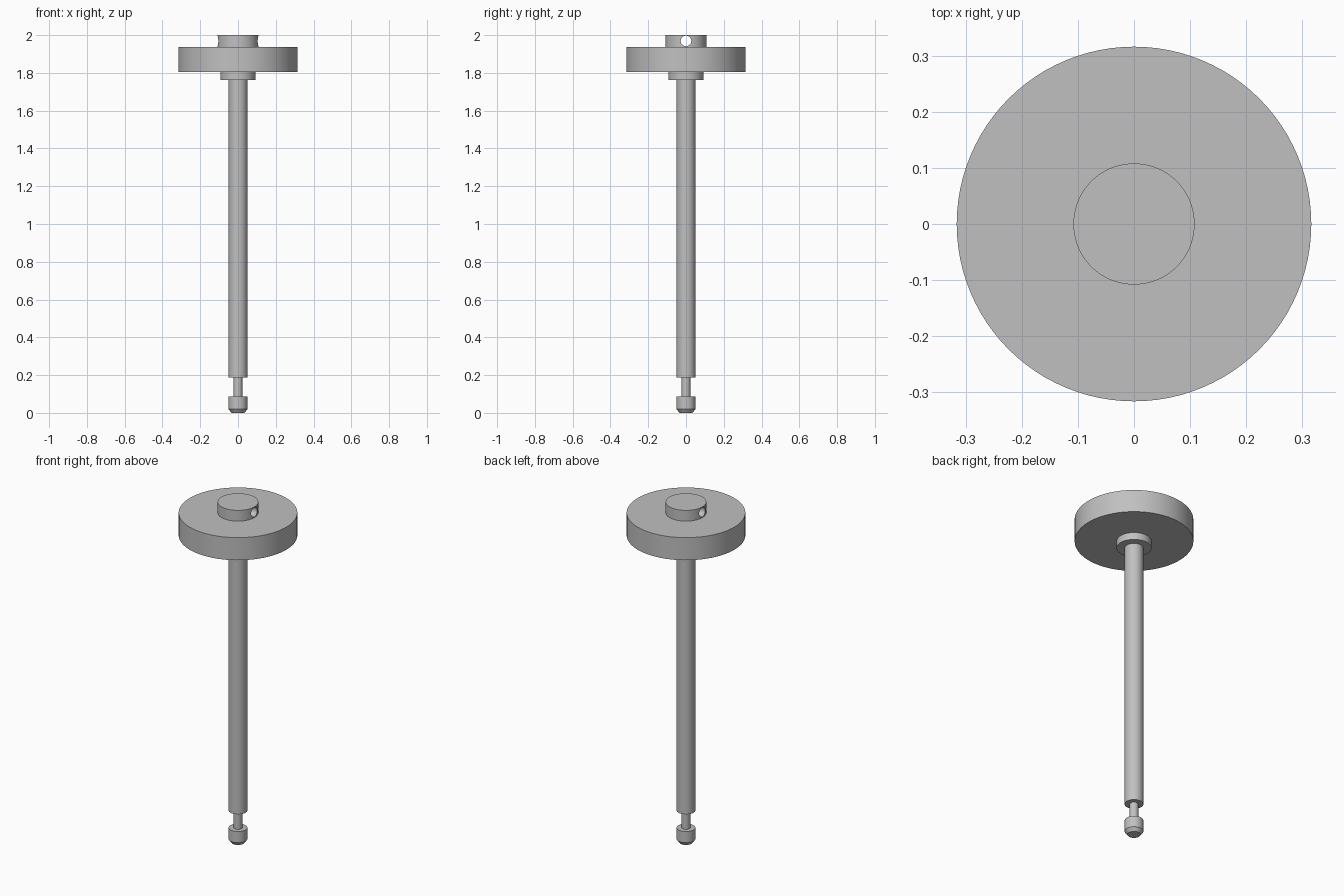
import bpy, bmesh, math

default = bpy.data.objects.get("Cube")
if default:
    bpy.data.objects.remove(default, do_unlink=True)

SEGMENTS = 96

steel = bpy.data.materials.new("plain grey")
steel.use_nodes = True
grey = (0.53, 0.53, 0.53, 1)
steel.diffuse_color = grey
steel.node_tree.nodes["Principled BSDF"].inputs["Base Color"].default_value = grey


def lathe(name, profile, cap_top=True):
    """Turn (radius, height) points, listed bottom to top, into a round solid."""
    bm = bmesh.new()
    rings = []
    for r, z in profile:
        angles = [math.tau * i / SEGMENTS for i in range(SEGMENTS)]
        rings.append([bm.verts.new((r * math.cos(a), r * math.sin(a), z)) for a in angles])
    for low, high in zip(rings, rings[1:]):
        for i in range(SEGMENTS):
            j = (i + 1) % SEGMENTS
            bm.faces.new((low[i], low[j], high[j], high[i]))
    bm.faces.new(rings[0][::-1])
    if cap_top:
        bm.faces.new(rings[-1])
    mesh = bpy.data.meshes.new(name)
    bm.to_mesh(mesh)
    bm.free()
    mesh.materials.append(steel)
    obj = bpy.data.objects.new(name, mesh)
    bpy.context.collection.objects.link(obj)
    return obj


def activate(obj):
    bpy.ops.object.select_all(action='DESELECT')
    obj.select_set(True)
    bpy.context.view_layer.objects.active = obj


# Head: collar below, wide disc, boss on top
head = lathe("disc_head", [
    (0.093, 1.762), (0.093, 1.804),
    (0.316, 1.804), (0.316, 1.937),
    (0.108, 1.937), (0.108, 2.0)])

# Rod: chamfered tip, narrow neck, long shaft that runs up to the collar
rod = lathe("shaft_with_tip", [
    (0.035, 0), (0.05, 0.02), (0.05, 0.086),
    (0.023, 0.086), (0.023, 0.187),
    (0.05, 0.187), (0.05, 1.762)], cap_top=False)

# Cross hole through the boss
bpy.ops.mesh.primitive_cylinder_add(vertices=48, radius=0.028, depth=0.5,
                                    location=(0, 0, 1.969),
                                    rotation=(0, math.pi / 2, 0))
cutter = bpy.context.object
cutter.name = "hole_cutter"
cutter.hide_render = True
cutter.data.materials.append(steel)
cut = head.modifiers.new("cross_hole", 'BOOLEAN')
cut.operation = 'DIFFERENCE'
cut.solver = 'EXACT'
cut.object = cutter
activate(head)
bpy.ops.object.modifier_apply(modifier=cut.name)
bpy.data.objects.remove(cutter, do_unlink=True)

for part in (head, rod):
    activate(part)
    bpy.ops.object.shade_smooth_by_angle(angle=math.radians(25))
